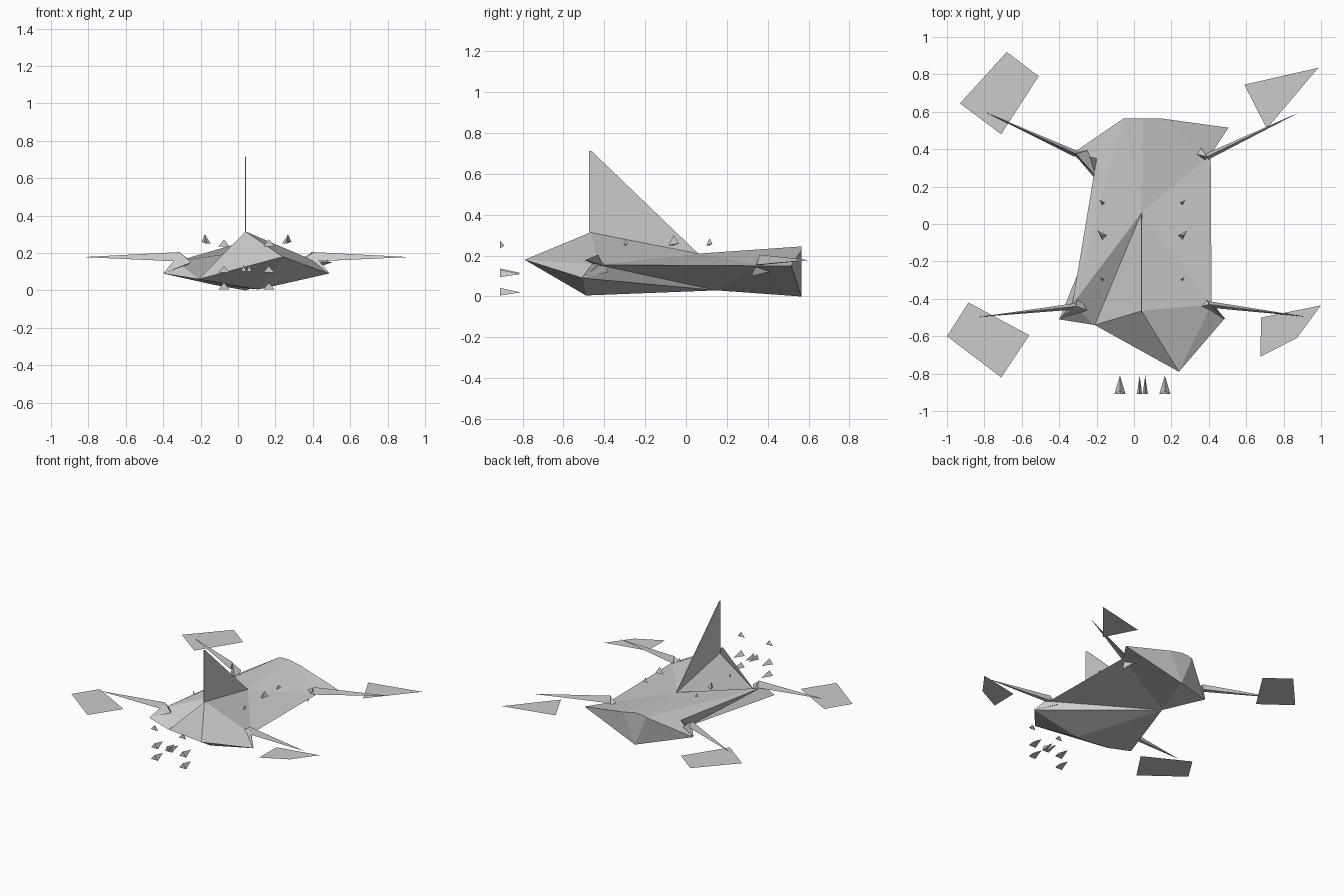
import bpy
from mathutils import Vector
import bmesh

if "Cube" in bpy.data.objects:
    bpy.data.objects.remove(bpy.data.objects["Cube"])


def make(name, verts, faces):
    mesh = bpy.data.meshes.new(name)
    mesh.from_pydata([tuple(v) for v in verts], [], faces)
    bm = bmesh.new()
    bm.from_mesh(mesh)
    bmesh.ops.recalc_face_normals(bm, faces=bm.faces)
    bm.to_mesh(mesh)
    bm.free()
    ob = bpy.data.objects.new(name, mesh)
    bpy.context.collection.objects.link(ob)
    return ob


def tetra(name, a, b, c, d):
    return make(name, [a, b, c, d], [(0, 1, 2), (0, 1, 3), (1, 2, 3), (0, 2, 3)])


# Faceted hull, corners named by where they sit
hull = {
    "nose": (.24, -.79, .18), "peak": (.04, -.465, .315), "chin": (-.21, -.54, .06),
    "foot_l": (-.40, -.51, .09), "foot_r": (.485, -.505, .09), "keel": (.11, -.49, .005),
    "side_r": (.415, -.43, .155), "side_l": (-.33, -.43, .155), "crest": (.04, .06, .21),
    "hip_r": (.41, .37, .15), "tail_r": (.505, .515, .15), "back_r": (.14, .565, .225),
    "ridge_r": (.045, .565, .245), "ridge_l": (-.02, .565, .245),
    "back_l": (-.055, .565, .235), "hip_l": (-.20, .35, .17), "tail_l": (-.325, .38, .085),
    "heel": (.04, .565, 0), "belly": (-.13, .15, .03)}
top = """nose peak side_r|nose chin peak|peak crest side_r|side_r crest hip_r
peak chin crest|chin side_l crest|crest side_l back_l|side_l hip_l back_l
crest back_l ridge_l|crest ridge_l ridge_r|crest ridge_r back_r
crest back_r hip_r|hip_r back_r tail_r"""
# Flanks pinch inward to the belly between the front and rear feet
sides = """nose side_r foot_r|side_r belly foot_r|side_r hip_r belly|hip_r tail_r belly
nose foot_r keel|nose keel chin|chin keel foot_l|chin foot_l side_l
side_l foot_l belly|side_l belly hip_l|hip_l belly tail_l"""
under = """tail_r heel belly|foot_r belly keel|keel belly foot_l|belly heel tail_l
tail_r back_r heel|back_r ridge_r heel|ridge_r ridge_l heel|ridge_l back_l heel
back_l hip_l tail_l|back_l tail_l heel"""
keys = list(hull)
faces = [[keys.index(k) for k in tri.split()]
         for part in (top, sides, under) for tri in part.replace("\n", "|").split("|")]
make("hull", hull.values(), faces)

# Upright tail fin, thin wedge
fin = [(-.475, .315), (-.475, .715), (-.46, .71), (.06, .21)]
make("fin", [(x, y, z) for x in (.037, .043) for y, z in fin],
     [(0, 1, 2, 3), (7, 6, 5, 4)] + [(i, i + 4, (i + 1) % 4 + 4, (i + 1) % 4) for i in range(4)])

# Tapered arms, each a long thin spike
arms = {"front_right": ((.40, -.43), (.915, -.495)), "front_left": ((-.31, -.44), (-.83, -.497)),
        "rear_right": ((.39, .36), (.89, .60)), "rear_left": ((-.31, .375), (-.80, .60))}
for name, (root, tip) in arms.items():
    r = Vector((*root, .155))
    t = Vector((*tip, .178))
    side = (t - r).cross(Vector((0, 0, 1))).normalized() * .017
    tetra("arm_" + name, r + side, r - side, r + Vector((0, 0, .05)), t)

# Mounts joining the front and rear arms to the hull
for name, tip, root in (("front_right", (.49, -.51, .09), (.38, -.38, .12)),
                        ("front_left", (-.40, -.51, .09), (-.30, -.38, .12)),
                        ("rear_right", (.37, .32, .10), (.33, .45, .13)),
                        ("rear_left", (-.33, .38, .09), (-.20, .25, .12))):
    x, y = arms[name][0]
    tetra("mount_" + name, tip, root, (x, y, .20), (x * .8, y * 1.05, .15))

# Flat rotor plates
rotors = {"rear_left": [(-.93, .645), (-.68, .92), (-.51, .79), (-.71, .48)],
          "rear_right": [(.59, .745), (.985, .835), (.71, .51)],
          "front_left": [(-1, -.6), (-.885, -.42), (-.56, -.595), (-.71, -.82)],
          "front_right": [(.68, -.5), (1, -.435), (.87, -.61), (.675, -.71)]}
for name, pts in rotors.items():
    make("rotor_" + name, [(x, y, .147) for x, y in pts], [tuple(range(len(pts)))])

# Small studs floating above the hull
for x, s in ((-.17, 1), (.26, -1)):
    for y, w in ((.115, .015), (-.06, .025), (-.295, .012)):
        tetra("stud", (x - s * w, y + w, .26), (x + s * w, y, .25),
              (x, y - w, .25), (x - s * w * .3, y, .26 + w * 1.6))

# Loose shards ahead of the nose
for x, w, rows in ((-.075, .03, (.02, .11, .25)), (.03, .014, (.115,)),
                   (.06, .014, (.115,)), (.165, .03, (.02, .11, .25))):
    for z in rows:
        tip_y = -.89 if z > .2 else -.81
        tetra("shard", (x - w, -.91, z - .015), (x + w, -.91, z - .015),
              (x, -.91, z + .022), (x, tip_y, z))
